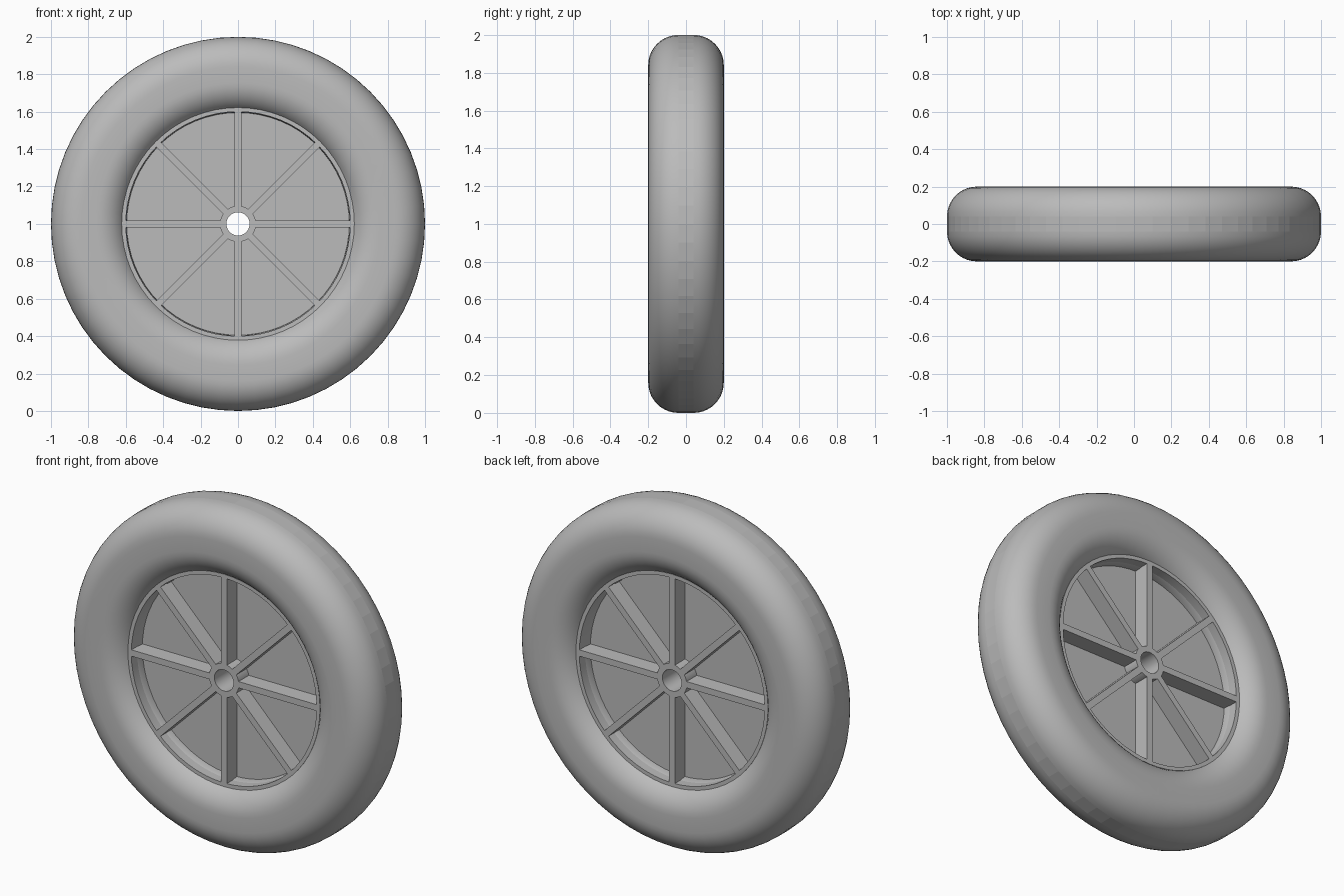
import bpy, bmesh, math
from mathutils import Matrix, Vector

if "Cube" in bpy.data.objects:
    bpy.data.objects.remove(bpy.data.objects["Cube"], do_unlink=True)

SEGMENTS = 64
CENTRE = Vector((0, 0, 1))
FACE = 0.13          # half depth of rim, spokes and hub
WEB = 0.035          # half thickness of the disc behind the spokes

grey = bpy.data.materials.new("plain grey")
grey.use_nodes = True
colour = (0.5, 0.5, 0.5, 1)
grey.diffuse_color = colour
grey.node_tree.nodes["Principled BSDF"].inputs["Base Color"].default_value = colour


def finish(name, bm):
    bmesh.ops.recalc_face_normals(bm, faces=bm.faces)
    mesh = bpy.data.meshes.new(name)
    bm.to_mesh(mesh)
    bm.free()
    mesh.materials.append(grey)
    obj = bpy.data.objects.new(name, mesh)
    obj.location = CENTRE
    bpy.context.collection.objects.link(obj)
    bpy.ops.object.select_all(action='DESELECT')
    obj.select_set(True)
    bpy.context.view_layer.objects.active = obj
    bpy.ops.object.shade_smooth_by_angle(angle=math.radians(35))
    return obj


def lathe(name, profile):
    """Turn a closed (radius, y) profile around the axle."""
    bm = bmesh.new()
    rings = []
    for i in range(SEGMENTS):
        a = 2 * math.pi * i / SEGMENTS
        rings.append([bm.verts.new((r * math.cos(a), y, r * math.sin(a))) for r, y in profile])
    n = len(profile)
    for i in range(SEGMENTS):
        p, q = rings[i], rings[(i + 1) % SEGMENTS]
        for j in range(n):
            k = (j + 1) % n
            bm.faces.new((p[j], p[k], q[k], q[j]))
    return finish(name, bm)


def collar(name, inner, outer, half):
    return lathe(name, [(inner, -half), (outer, -half), (outer, half), (inner, half)])


# Tyre: rounded rectangle section
corner, steps = 0.16, 10
section = []
for r, y, start in ((0.84, 0.04, 0), (0.755, 0.04, 90), (0.755, -0.04, 180), (0.84, -0.04, 270)):
    for i in range(steps + 1):
        a = math.radians(start + 90 * i / steps)
        section.append((r + corner * math.cos(a), y + corner * math.sin(a)))
tyre = lathe("tyre", section)

# Flat facets along the middle of the tread
for face in tyre.data.polygons:
    if abs(face.center.y) < 0.01 and face.center.xz.length > 0.9:
        face.use_smooth = False

# Wheel: rim, disc and bored hub
collar("rim", 0.60, 0.622, FACE)
collar("wheel_disc", 0.062, 0.61, WEB)
collar("hub", 0.062, 0.096, FACE)

# Eight spokes standing out of both sides of the disc
start, end, width = 0.085, 0.605, 0.037
bm = bmesh.new()
for i in range(8):
    turn = Matrix.Rotation(i * math.pi / 4, 4, 'Y')
    place = Matrix.Translation(((start + end) / 2, 0, 0))
    size = Matrix.Diagonal((end - start, 2 * FACE, width, 1))
    bmesh.ops.create_cube(bm, size=1, matrix=turn @ place @ size)
finish("spokes", bm)
